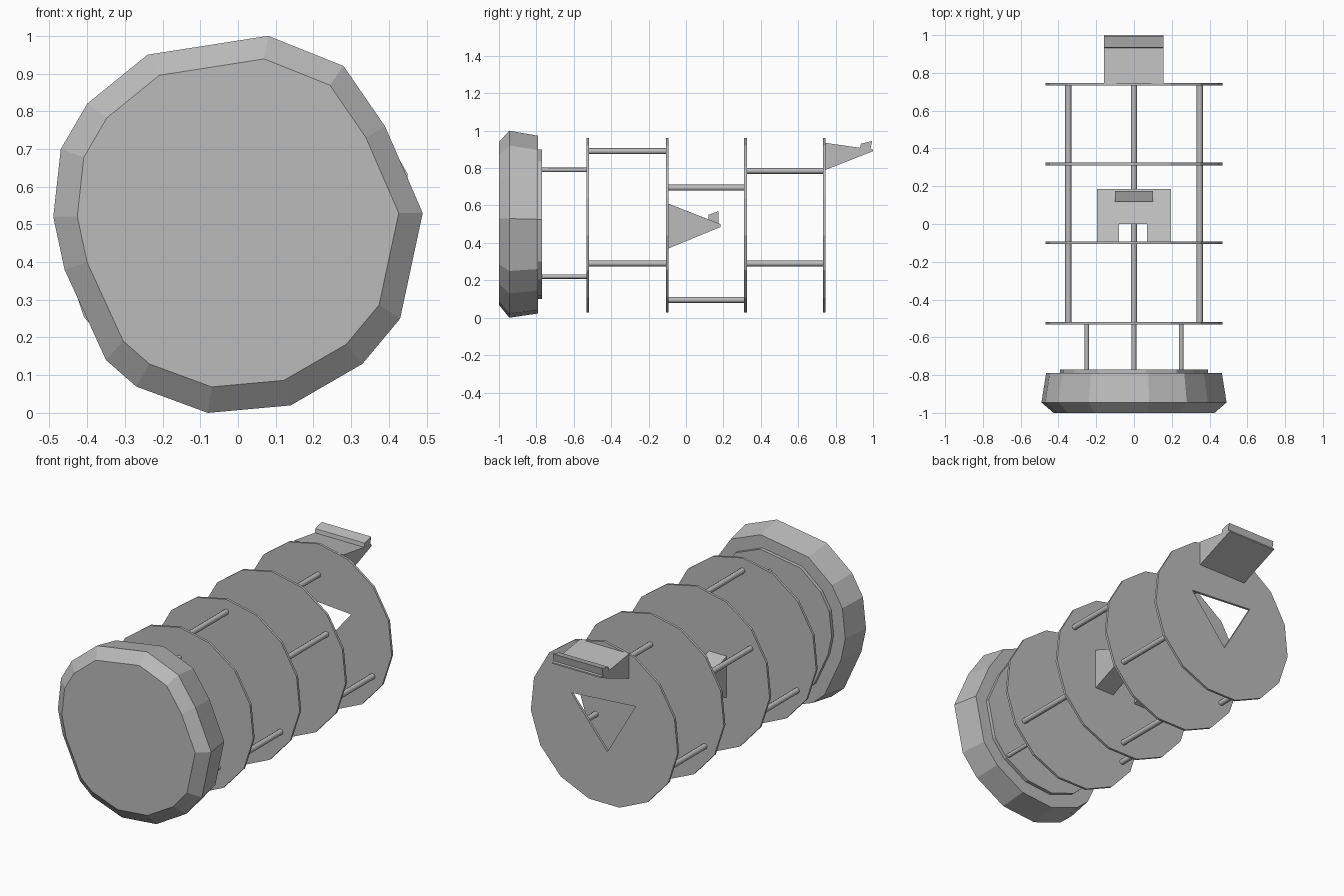
import bpy
import bmesh
import math

if "Cube" in bpy.data.objects:
    bpy.data.objects.remove(bpy.data.objects["Cube"], do_unlink=True)

grey = bpy.data.materials.new("plain_grey")
grey.use_nodes = True
grey.diffuse_color = (0.5, 0.5, 0.5, 1)
grey.node_tree.nodes["Principled BSDF"].inputs["Base Color"].default_value = (0.5, 0.5, 0.5, 1)


def finish(bm, name):
    bmesh.ops.recalc_face_normals(bm, faces=bm.faces)
    mesh = bpy.data.meshes.new(name)
    bm.to_mesh(mesh)
    bm.free()
    mesh.materials.append(grey)
    obj = bpy.data.objects.new(name, mesh)
    bpy.context.scene.collection.objects.link(obj)
    return obj


def loft(name, rings, closed=False):
    """Join equal rings of points; cap the ends, or close the loop of rings."""
    bm = bmesh.new()
    loops = [[bm.verts.new(p) for p in ring] for ring in rings]
    n = len(loops[0])
    pairs = list(zip(loops, loops[1:]))
    if closed:
        pairs.append((loops[-1], loops[0]))
    else:
        bm.faces.new(loops[0])
        bm.faces.new(loops[-1])
    for a, b in pairs:
        for i in range(n):
            j = (i + 1) % n
            bm.faces.new((a[i], a[j], b[j], b[i]))
    return finish(bm, name)


def prism(name, x0, x1, section):
    return loft(name, [[(x, y, z) for y, z in section] for x in (x0, x1)])


def ring(points, y, scale=1, mid=0.5):
    return [(x * scale, y, mid + (z - mid) * scale) for x, z in points]


# Faceted drum at the front, bulging at its middle ring
outline = [(0.08, 1), (0.28, 0.92), (0.39, 0.76), (0.49, 0.53), (0.43, 0.25),
           (0.33, 0.13), (0.14, 0.02), (-0.08, 0), (-0.27, 0.07), (-0.35, 0.14),
           (-0.46, 0.38), (-0.49, 0.52), (-0.47, 0.7), (-0.4, 0.82), (-0.24, 0.95)]
loft("front_drum", [ring(outline, -1, 0.87, 0.53), ring(outline, -0.945),
                    ring(outline, -0.79, 0.95, 0.45)])
loft("drum_back_plate", [ring(outline, -0.795, 0.8), ring(outline, -0.77, 0.8)])

# Four thin decks along the axis
SIDES = 15
circle = [(0.472 * math.sin(math.tau * i / SIDES), 0.49 + 0.472 * math.cos(math.tau * i / SIDES))
          for i in range(SIDES)]
T = 0.007
decks = [-0.525, -0.1, 0.318, 0.74]
for i, y in enumerate(decks[:3]):
    loft(f"deck_{i + 1}", [ring(circle, y - T), ring(circle, y + T)])

# The rear deck has a three-cornered opening
corners = [(-0.2, 0.64), (0.21, 0.61), (-0.02, 0.33)]
hole = []
for a, b in zip(corners, corners[1:] + corners[:1]):
    for k in range(SIDES // 3):
        t = k * 3 / SIDES
        hole.append((a[0] + (b[0] - a[0]) * t, a[1] + (b[1] - a[1]) * t))
rim = circle[-2:] + circle[:-2]
loft("rear_deck", [ring(rim, decks[3] - T), ring(rim, decks[3] + T),
                   ring(hole, decks[3] + T), ring(hole, decks[3] - T)], closed=True)


# Rods joining the decks, three in each gap
def rod(name, x, z, y0, y1, r):
    pts = [(x + r * math.cos(math.tau * i / 8), z + r * math.sin(math.tau * i / 8))
           for i in range(8)]
    obj = loft(name, [ring(pts, y0), ring(pts, y1)])
    for p in obj.data.polygons:
        p.use_smooth = len(p.vertices) == 4


gaps = [(-0.78, decks[0], 0.25, 0.22, 0.79, 0.012),
        (decks[0], decks[1], 0.348, 0.29, 0.89, 0.016),
        (decks[1], decks[2], 0.348, 0.695, 0.095, 0.016),
        (decks[2], decks[3], 0.348, 0.29, 0.785, 0.016)]
for i, (y0, y1, side, side_z, mid_z, r) in enumerate(gaps):
    rod(f"left_rod_{i + 1}", side, side_z, y0, y1, r)
    rod(f"right_rod_{i + 1}", -side, side_z, y0, y1, r)
    rod(f"middle_rod_{i + 1}", 0, mid_z, y0, y1, r)

# Wedge console on the second deck, notched next to the deck
wedge = [(-0.095, 0.37), (-0.095, 0.61), (0.185, 0.5), (0.185, 0.485)]
prism("console_left_half", 0.07, 0.195, wedge)
prism("console_right_half", -0.195, -0.08, wedge)
prism("console_middle", -0.08, 0.07, [(0, 0.41), (0, 0.573), (0.185, 0.5), (0.185, 0.485)])
prism("console_bar", -0.1, 0.1, [(0.12, 0.52), (0.12, 0.55), (0.175, 0.57), (0.175, 0.49)])

# Wedge bracket and bar behind the rear deck
prism("rear_bracket", -0.16, 0.155, [(0.745, 0.79), (0.745, 0.935), (1, 0.898), (1, 0.89)])
prism("rear_bar", -0.16, 0.155, [(0.93, 0.905), (0.935, 0.93), (0.995, 0.945), (0.985, 0.895)])
